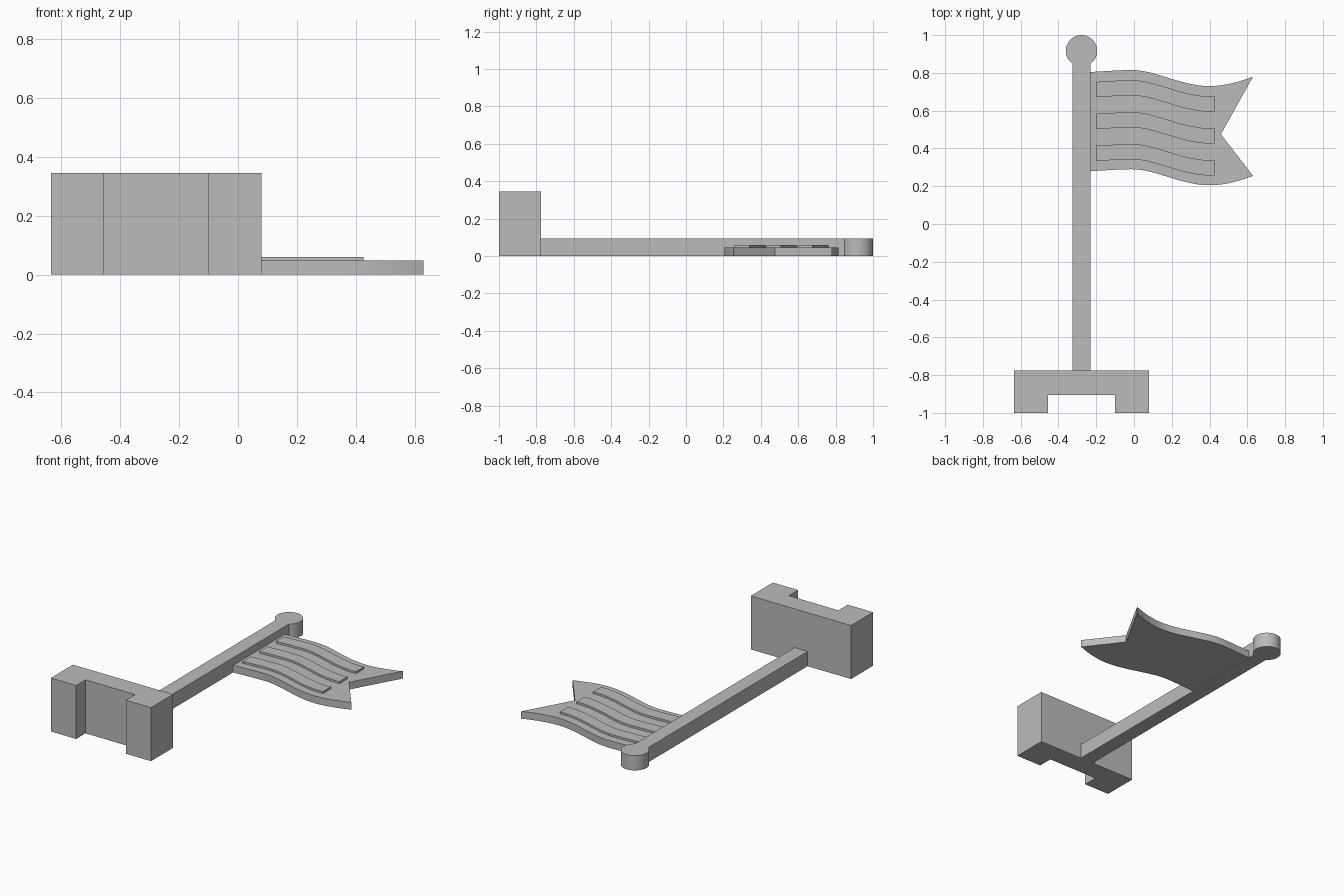
import bpy, bmesh, math

cube = bpy.data.objects.get("Cube")
if cube:
    bpy.data.objects.remove(cube, do_unlink=True)

grey = bpy.data.materials.new("plain grey")
grey.use_nodes = True
colour = (0.5, 0.5, 0.5, 1)
grey.diffuse_color = colour
grey.node_tree.nodes["Principled BSDF"].inputs["Base Color"].default_value = colour


def extrude(name, outline, z0, z1):
    """Solid made by raising a counter-clockwise outline from z0 to z1."""
    bm = bmesh.new()
    face = bm.faces.new([bm.verts.new((x, y, z0)) for x, y in outline])
    grown = bmesh.ops.extrude_face_region(bm, geom=[face], use_keep_orig=True)
    tops = [v for v in grown["geom"] if isinstance(v, bmesh.types.BMVert)]
    bmesh.ops.translate(bm, verts=tops, vec=(0, 0, z1 - z0))
    bmesh.ops.recalc_face_normals(bm, faces=bm.faces)
    mesh = bpy.data.meshes.new(name)
    bm.to_mesh(mesh)
    bm.free()
    mesh.materials.append(grey)
    obj = bpy.data.objects.new(name, mesh)
    bpy.context.collection.objects.link(obj)
    return obj


def smooth(obj):
    bpy.ops.object.select_all(action="DESELECT")
    obj.select_set(True)
    bpy.context.view_layer.objects.active = obj
    bpy.ops.object.shade_smooth_by_angle(angle=math.radians(30))


# Wave of the cloth: x, y and slope at each knot
KNOTS = [(-0.23, 0.805, 0.04), (-0.01, 0.815, 0), (0.2, 0.768, -0.3),
         (0.4, 0.73, 0), (0.63, 0.78, 0.38)]


def wave(x):
    for (xa, ya, sa), (xb, yb, sb) in zip(KNOTS, KNOTS[1:]):
        if x <= xb + 1e-6:
            break
    w = xb - xa
    t = (x - xa) / w
    rise = t * t * (3 - 2 * t)
    return ya + (yb - ya) * rise + w * t * (1 - t) * (sa * (1 - t) - sb * t)


def wavy_edge(x0, x1, drop, steps=32):
    xs = [x0 + (x1 - x0) * i / steps for i in range(steps + 1)]
    return [(x, wave(x) - drop) for x in xs]


# Base with a notch between two feet
extrude("base", [(-0.635, -1), (-0.455, -1), (-0.455, -0.905), (-0.10, -0.905),
                 (-0.10, -1), (0.08, -1), (0.08, -0.775), (-0.635, -0.775)], 0, 0.345)

# Pole and round finial as one outline
CX, CY, R, HALF = -0.278, 0.917, 0.083, 0.047
start = math.asin(HALF / R)
sweep = 2 * (math.pi - start)
arc = [(CX + R * math.sin(a), CY - R * math.cos(a))
       for a in (start + sweep * i / 48 for i in range(49))]
pole = extrude("pole_and_finial", [(CX - HALF, -0.775), (CX + HALF, -0.775)] + arc, 0, 0.095)
smooth(pole)

# Swallow-tailed flag
flag = extrude("flag", wavy_edge(-0.23, 0.63, 0.525) + [(0.46, 0.475)]
               + wavy_edge(-0.23, 0.63, 0)[::-1], 0, 0.047)
smooth(flag)

# Raised stripes
for i in range(3):
    drop = 0.054 + 0.169 * i
    stripe = extrude(f"stripe_{i + 1}", wavy_edge(-0.20, 0.425, drop + 0.081)
                     + wavy_edge(-0.20, 0.425, drop)[::-1], 0.046, 0.06)
    smooth(stripe)
